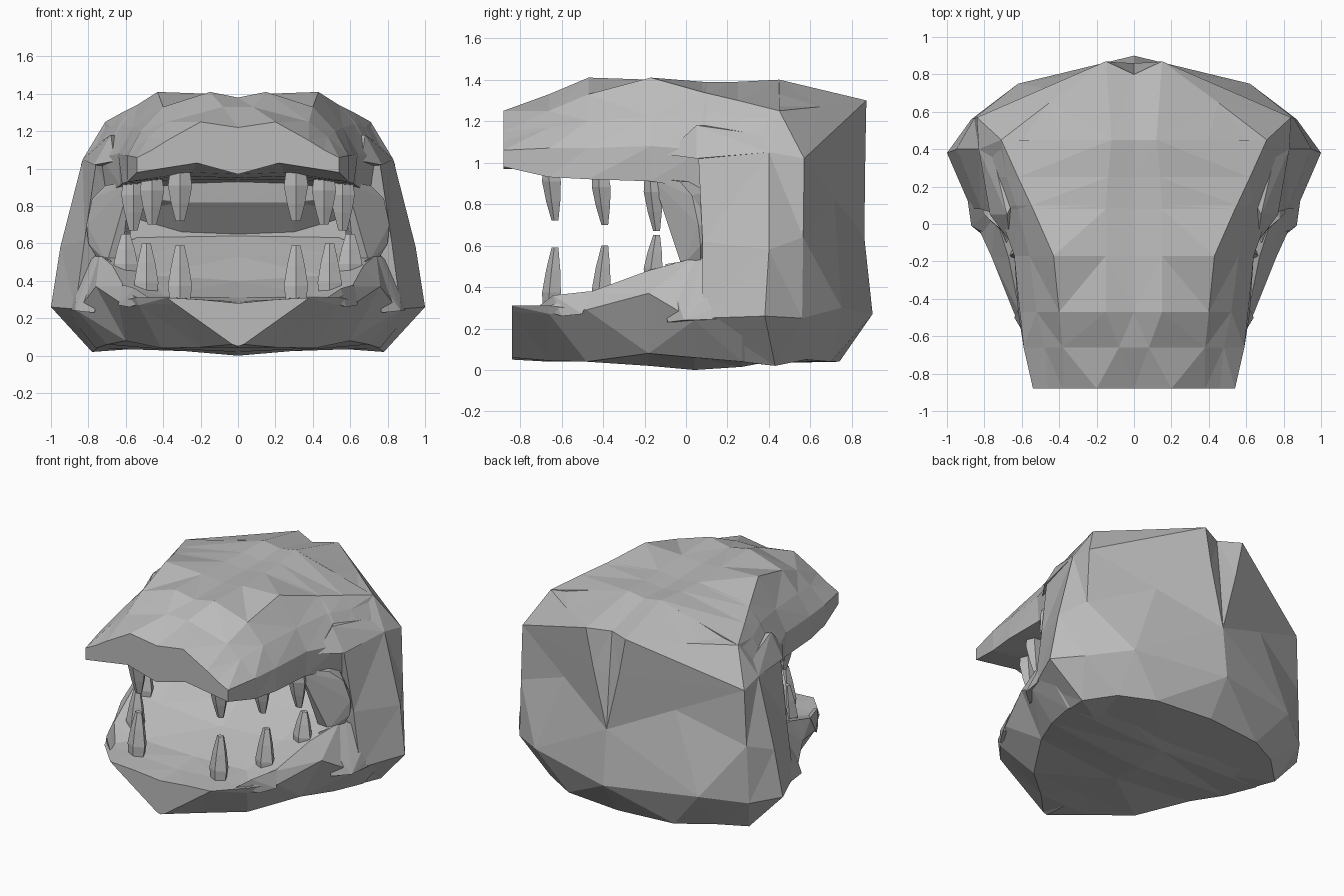
import bpy, bmesh, math

stone = bpy.data.materials.new("grey stone")
stone.diffuse_color = (0.5, 0.5, 0.5, 1)


def finish(name, bm):
    """Facet the mesh and turn it into a named object."""
    bmesh.ops.remove_doubles(bm, verts=bm.verts, dist=0.0005)
    bmesh.ops.triangulate(bm, faces=bm.faces[:])
    bmesh.ops.recalc_face_normals(bm, faces=bm.faces[:])
    mesh = bpy.data.meshes.new(name)
    bm.to_mesh(mesh)
    bm.free()
    mesh.materials.append(stone)
    ob = bpy.data.objects.new(name, mesh)
    bpy.context.collection.objects.link(ob)
    return ob


def loft(name, rings):
    """Bridge rings of 3D points and cap both ends."""
    bm = bmesh.new()
    loops = [[bm.verts.new(p) for p in r] for r in rings]
    n = len(loops[0])
    for a, b in zip(loops, loops[1:]):
        for i in range(n):
            j = (i + 1) % n
            bm.faces.new((a[i], a[j], b[j], b[i]))
    bm.faces.new(loops[0])
    bm.faces.new(loops[-1][::-1])
    return finish(name, bm)


def whole(half):
    """Complete a half outline that starts and ends on the middle plane."""
    return half + [(-x, y, z) for x, y, z in half[-2:0:-1]]


def hull(name, points):
    bm = bmesh.new()
    for p in points:
        bm.verts.new(p)
    res = bmesh.ops.convex_hull(bm, input=bm.verts[:])
    junk = {g for g in res["geom_interior"] + res["geom_unused"]
            if isinstance(g, bmesh.types.BMVert)}
    if junk:
        bmesh.ops.delete(bm, geom=list(junk), context='VERTS')
    return finish(name, bm)


def sections(name, table):
    """Loft half sections (x, z) set at given y positions."""
    return loft(name, [whole([(x, y, z) for x, z in sec]) for y, sec in table])


# Upper head: crest, ridge, brow, lip line, lip, roof of the mouth
sections("upper_head", [
    (-.88, [(0, 1.22), (.2, 1.25), (.38, 1.15), (.46, 1.1), (.54, 1.06), (.54, .98), (.22, 1.03), (0, .97)]),
    (-.66, [(0, 1.33), (.08, 1.33), (.38, 1.25), (.48, 1.17), (.59, 1.07), (.59, .93), (.25, .98), (0, .97)]),
    (-.47, [(0, 1.38), (.15, 1.41), (.4, 1.33), (.52, 1.2), (.61, 1.07), (.62, .92), (.28, .96), (0, .95)]),
    (-.17, [(0, 1.38), (.15, 1.4), (.43, 1.41), (.56, 1.22), (.64, 1.08), (.63, .91), (.3, .94), (0, .94)]),
    (.08, [(0, 1.37), (.15, 1.39), (.54, 1.34), (.62, 1.24), (.73, 1.06), (.7, .87), (.3, .92), (0, .93)]),
    (.1, [(0, 1.37), (.15, 1.39), (.55, 1.335), (.63, 1.24), (.735, 1.06), (.7, .85), (.3, .82), (0, .82)]),
    (.25, [(0, 1.37), (.14, 1.39), (.62, 1.3), (.68, 1.22), (.78, 1.06), (.7, .75), (.3, .65), (0, .65)]),
    (.45, [(0, 1.38), (.12, 1.4), (.71, 1.25), (.72, 1.22), (.8, 1.05), (.7, .7), (.3, .64), (0, .64)]),
])

# Back of the head, stacked from the base to the crown; shared points merge
back = [
    [(0, .74, .04), (.4, .7, .04), (.62, .58, .05), (.78, .43, .02), (.72, .1, .06), (.5, .25, .04), (0, .25, .03)],
    [(0, .9, .27), (.62, .75, .3), (.87, .56, .25), (1, .38, .26), (.87, .08, .25), (.58, .23, .3), (0, .25, .3)],
    [(0, .86, .64), (.42, .715, .83), (.855, .565, .64), (.95, .4, .58), (.82, .08, .62), (.58, .23, .64), (0, .25, .65)],
    [(0, .83, 1.0), (.1, .865, 1.05), (.84, .57, 1.02), (.83, .4, 1.05), (.76, .06, 1.02), (.58, .23, 1), (0, .25, 1)],
    [(0, .8, 1.29), (.15, .87, 1.3), (.84, .57, 1.02), (.83, .4, 1.05), (.76, .06, 1.02), (.58, .23, 1), (0, .25, 1)],
    [(0, .8, 1.29), (.15, .87, 1.3), (.45, .65, 1.27), (.71, .45, 1.25), (.66, .28, 1.22), (.5, .27, 1.24), (0, .27, 1.24)],
    [(0, .45, 1.38), (.12, .45, 1.4), (.4, .45, 1.33), (.6, .44, 1.27), (.5, .35, 1.25), (.3, .3, 1.25), (0, .3, 1.25)],
]
loft("back_of_head", [whole(r) for r in back])

# Lower jaw: mouth floor, rim, side, underside
sections("lower_jaw", [
    (-.84, [(0, .28), (.2, .3), (.38, .31), (.34, .28), (.03, .06), (0, .05)]),
    (-.66, [(0, .29), (.32, .31), (.55, .31), (.53, .27), (.2, .045), (0, .04)]),
    (-.48, [(0, .31), (.4, .32), (.61, .37), (.64, .29), (.41, .04), (0, .04)]),
    (-.18, [(0, .4), (.46, .43), (.67, .48), (.76, .37), (.6, .08), (0, .02)]),
    (.04, [(0, .53), (.5, .54), (.74, .54), (.86, .24), (.7, .06), (0, 0)]),
    (.27, [(0, .65), (.5, .65), (.8, .42), (.93, .25), (.76, .04), (0, .015)]),
    (.5, [(0, .65), (.5, .65), (.75, .4), (.85, .25), (.68, .06), (0, .06)]),
])

for side, s in (("right", 1), ("left", -1)):
    # Flat membrane closing the corner of the mouth
    hull(side + "_cheek", [(s * x, y, z) for x, y, z in (
        (.58, -.16, .92), (.64, -.1, .92), (.71, -.03, .91), (.78, .03, .84), (.81, .06, .7),
        (.8, .07, .6), (.76, .07, .53), (.7, -.02, .5), (.62, -.02, .52), (.57, -.08, .8),
        (.58, .2, .9), (.58, .2, .55), (.78, .12, .7))])

    # Lump behind the eye
    hull(side + "_temple_lump", [(s * x, y, z) for x, y, z in (
        (.66, -.1, 1.04), (.68, .05, 1.18), (.7, .18, 1.14), (.76, .4, 1.13),
        (.83, .4, 1.05), (.77, .05, 1.02), (.6, .2, 1.0), (.6, .2, 1.18))])

    # Hinge plate at the rear of the jaw
    hull(side + "_jaw_hinge", [(s * x, y, z) for x, y, z in (
        (.68, -.1, .51), (.76, .08, .54), (.86, .18, .43), (.9, .33, .37),
        (.92, .34, .25), (.87, -.01, .24), (.77, -.09, .23), (.6, .2, .4))])

    # Rough chip on the rim of the jaw
    hull(side + "_rim_chip", [(s * x, y, z) for x, y, z in (
        (.46, -.72, .3), (.55, -.64, .36), (.62, -.46, .38), (.64, -.5, .27),
        (.58, -.6, .26), (.5, -.5, .28))])

    # Teeth: (x, y, root z, tip z), blunt five-sided spikes
    for row, teeth in (
            ("upper", [(.31, -.65, .99, .72), (.46, -.41, .96, .7), (.56, -.16, .94, .67)]),
            ("lower", [(.31, -.65, .28, .59), (.49, -.41, .3, .6), (.6, -.16, .42, .65)])):
        for k, (x, y, z0, z1) in enumerate(teeth):
            rings = []
            for t, rx, ry in ((0, .055, .04), (.3, .068, .05), (.65, .05, .038), (1, .025, .018)):
                ring = []
                for i in range(5):
                    a = math.tau * i / 5 - math.pi / 2
                    ring.append((s * (x + rx * math.cos(a)),
                                 y + .02 * t + ry * math.sin(a),
                                 z0 + (z1 - z0) * t))
                rings.append(ring)
            loft("%s_%s_tooth_%d" % (side, row, k + 1), rings)
